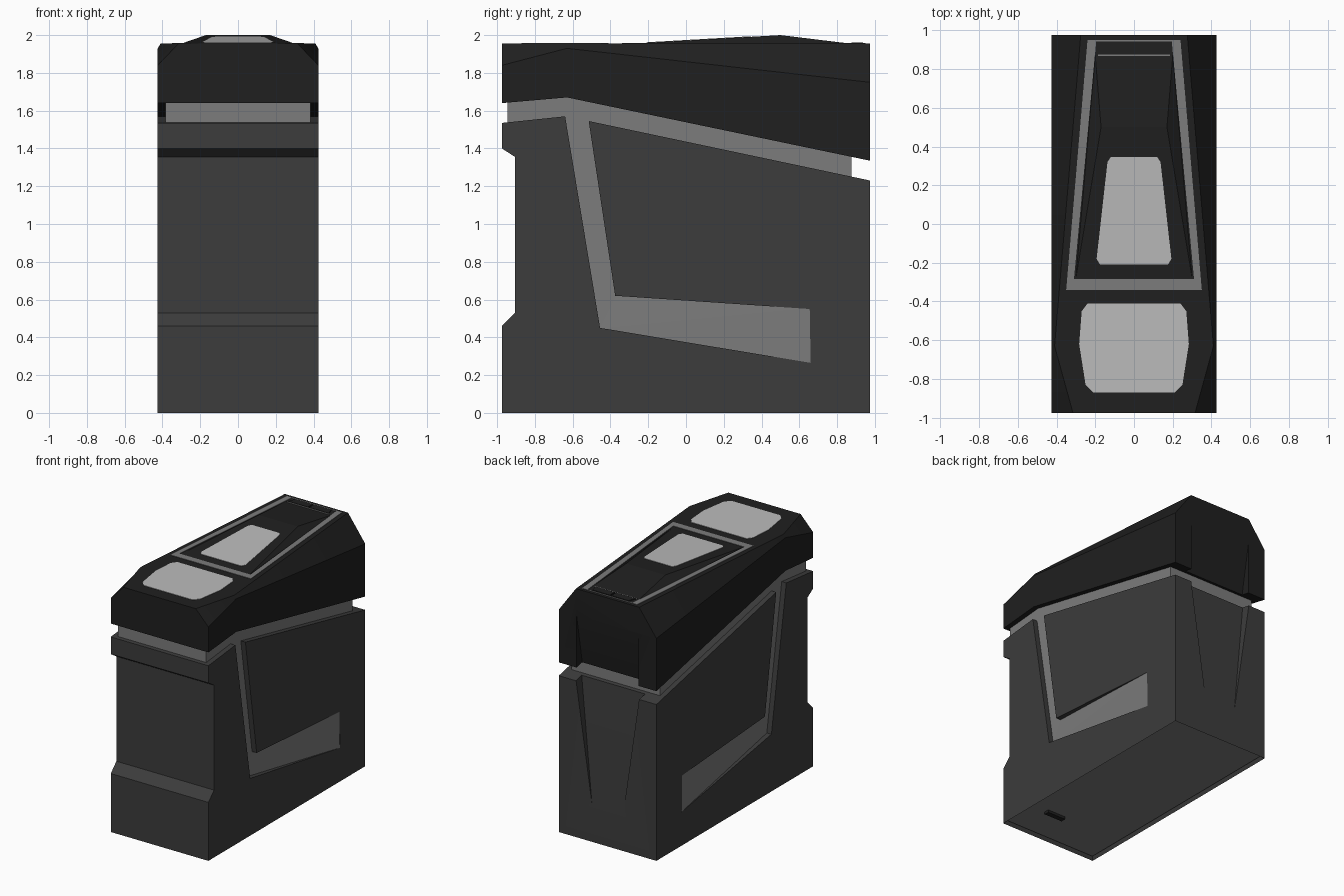
import bpy, bmesh, math

if "Cube" in bpy.data.objects:
    bpy.data.objects.remove(bpy.data.objects["Cube"])


def material(name, v):
    m = bpy.data.materials.new(name)
    m.diffuse_color = (v, v, v, 1)
    m.use_nodes = True
    m.node_tree.nodes["Principled BSDF"].inputs["Base Color"].default_value = m.diffuse_color
    return m


BODY, LID = material("charcoal", 0.045), material("black", 0.014)
TRIM, PATCH = material("grey_trim", 0.2), material("light_panel", 0.5)


def finish(name, bm, mat):
    bmesh.ops.recalc_face_normals(bm, faces=bm.faces)
    me = bpy.data.meshes.new(name)
    bm.to_mesh(me)
    bm.free()
    ob = bpy.data.objects.new(name, me)
    bpy.context.collection.objects.link(ob)
    if mat:
        me.materials.append(mat)
    return ob


def loft(name, sections, mat):
    """Join equal-length closed point loops and cap both ends."""
    bm = bmesh.new()
    rings = [[bm.verts.new(p) for p in s] for s in sections]
    n = len(rings[0])
    for a, b in zip(rings, rings[1:]):
        for i in range(n):
            j = (i + 1) % n
            bm.faces.new((a[i], a[j], b[j], b[i]))
    bm.faces.new(rings[0])
    bm.faces.new(rings[-1][::-1])
    return finish(name, bm, mat)


def side_prism(name, yz, w, mat):
    return loft(name, [[(s * w, y, z) for y, z in yz] for s in (-1, 1)], mat)


def hull(name, half, mat):
    """Convex solid from points given for +x and mirrored to -x."""
    bm = bmesh.new()
    for x, y, z in half:
        bm.verts.new((x, y, z))
        bm.verts.new((-x, y, z))
    bmesh.ops.convex_hull(bm, input=bm.verts)
    bmesh.ops.dissolve_limit(bm, angle_limit=0.01, verts=bm.verts, edges=bm.edges)
    return finish(name, bm, mat)


def cut(ob, half):
    cutter = hull("cutter", half, None)
    mod = ob.modifiers.new("recess", 'BOOLEAN')
    mod.operation, mod.solver, mod.object = 'DIFFERENCE', 'EXACT', cutter
    bpy.context.view_layer.objects.active = ob
    bpy.ops.object.modifier_apply(modifier=mod.name)
    bpy.data.objects.remove(cutter)


def smooth(ob):
    bpy.ops.object.select_all(action='DESELECT')
    ob.select_set(True)
    bpy.context.view_layer.objects.active = ob
    bpy.ops.object.shade_smooth_by_angle(angle=math.radians(25))


# Body: side profile with the bent channel notched in
body = side_prism("body", [
    (-.975, 0), (.975, 0), (.975, 1.23), (-.515, 1.545), (-.375, .62),
    (.655, .55), (.66, .265), (-.455, .45), (-.64, 1.57), (-.975, 1.535),
    (-.975, 1.40), (-.905, 1.355), (-.905, .53), (-.975, .46)], .425, BODY)

# Recessed underside
bm = bmesh.new()
bm.from_mesh(body.data)
under = [f for f in bm.faces if f.normal.z < -.9 and f.calc_center_median().z < .01]
bmesh.ops.inset_region(bm, faces=under, thickness=.015)
bmesh.ops.translate(bm, vec=(0, 0, .03), verts=under[0].verts)
bm.to_mesh(body.data)
bm.free()

# Tapered recess down the back of the body
cut(body, [(.135, .9755, .29), (.135, 1.05, .29), (.28, .9, 1.27), (.28, 1.05, 1.27)])
smooth(body)

hull("underside_plate", [(.408, y, z) for y in (-.958, .958) for z in (.028, .04)], TRIM)
bpy.ops.mesh.primitive_cube_add(size=1, location=(.19, -.67, .02))
foot = bpy.context.object
foot.name = "underside_catch"
foot.scale = (.16, .04, .025)
foot.data.materials.append(LID)

# Grey floor of the channel: level on the upright, ramping out along the foot
up = [(.385, -.65, 1.57), (.385, -.5, 1.545), (.385, -.365, .625), (.385, -.46, .445)]
hull("channel_upright", up, TRIM)
hull("channel_ramp", [(.385, -.46, .445), (.385, -.37, .625),
                      (.424, .655, .555), (.424, .66, .26)], TRIM)

# Grey neck between body and lid
side_prism("neck", [(-.945, 1.50), (-.64, 1.53), (.875, 1.20),
                    (.875, 1.39), (-.63, 1.71), (-.945, 1.68)], .385, TRIM)

# Lid: sections along y as (y, bottom, shoulder height, plateau half width)
lid = loft("lid", [
    [(-.425, y, b), (.425, y, b), (.425, y, e), (w, y, 1.955), (-w, y, 1.955), (-.425, y, e)]
    for y, b, e, w in [(-.975, 1.64, 1.84, .315), (-.63, 1.67, 1.93, .41),
                       (.975, 1.335, 1.75, .275)]], LID)
cut(lid, [(.27, .9755, 1.75), (.27, 1.05, 1.75), (.27, .895, 1.30), (.27, 1.05, 1.30)])
smooth(lid)

# Raised wedge on the lid
hull("lid_wedge", [(.30, -.28, 1.95), (.20, .87, 1.95), (.30, -.28, 1.955),
                   (.17, .5, 2.0), (.20, .87, 1.955)], LID)


# Trapezoid trim frame around the wedge
def quad(b, yb, t, yt, z):
    return [(-b, yb, z), (b, yb, z), (t, yt, z), (-t, yt, z)]


outer, inner = (.35, -.34, .24, .95), (.31, -.285, .195, .942)
frame = bmesh.new()
loops = [[frame.verts.new(p) for p in quad(*q, z)]
         for q, z in ((outer, 1.95), (outer, 1.958), (inner, 1.958), (inner, 1.95))]
for a, b in zip(loops, loops[1:] + loops[:1]):
    for i in range(4):
        j = (i + 1) % 4
        frame.faces.new((a[i], a[j], b[j], b[i]))
finish("lid_trim_frame", frame, TRIM)

# Twin catch at the back of the frame
for s, side in ((-1, "left"), (1, "right")):
    foot_pts = [(s * .006, .877), (s * .178, .877), (s * .155, .938), (s * .006, .938)]
    loft("catch_" + side, [[(x, y, z) for x, y in foot_pts] for z in (1.95, 1.962)], LID)
hull("catch_bar", [(.185, .868, z) for z in (1.95, 1.959)]
     + [(.185, .876, z) for z in (1.95, 1.959)], TRIM)


# Light inlaid panels
def inlay(name, half, height):
    loop = half + [(-x, y) for x, y in reversed(half)]
    loft(name, [[(x, y, height(y) + d) for x, y in loop] for d in (-.004, .003)], PATCH)


inlay("front_panel", [(.24, -.41), (.27, -.45), (.283, -.62), (.25, -.83), (.21, -.87)],
      lambda y: 1.955)
inlay("wedge_panel", [(.12, .345), (.137, .32), (.193, -.18), (.175, -.21)],
      lambda y: 1.955 + (y + .28) * .045 / .78)
